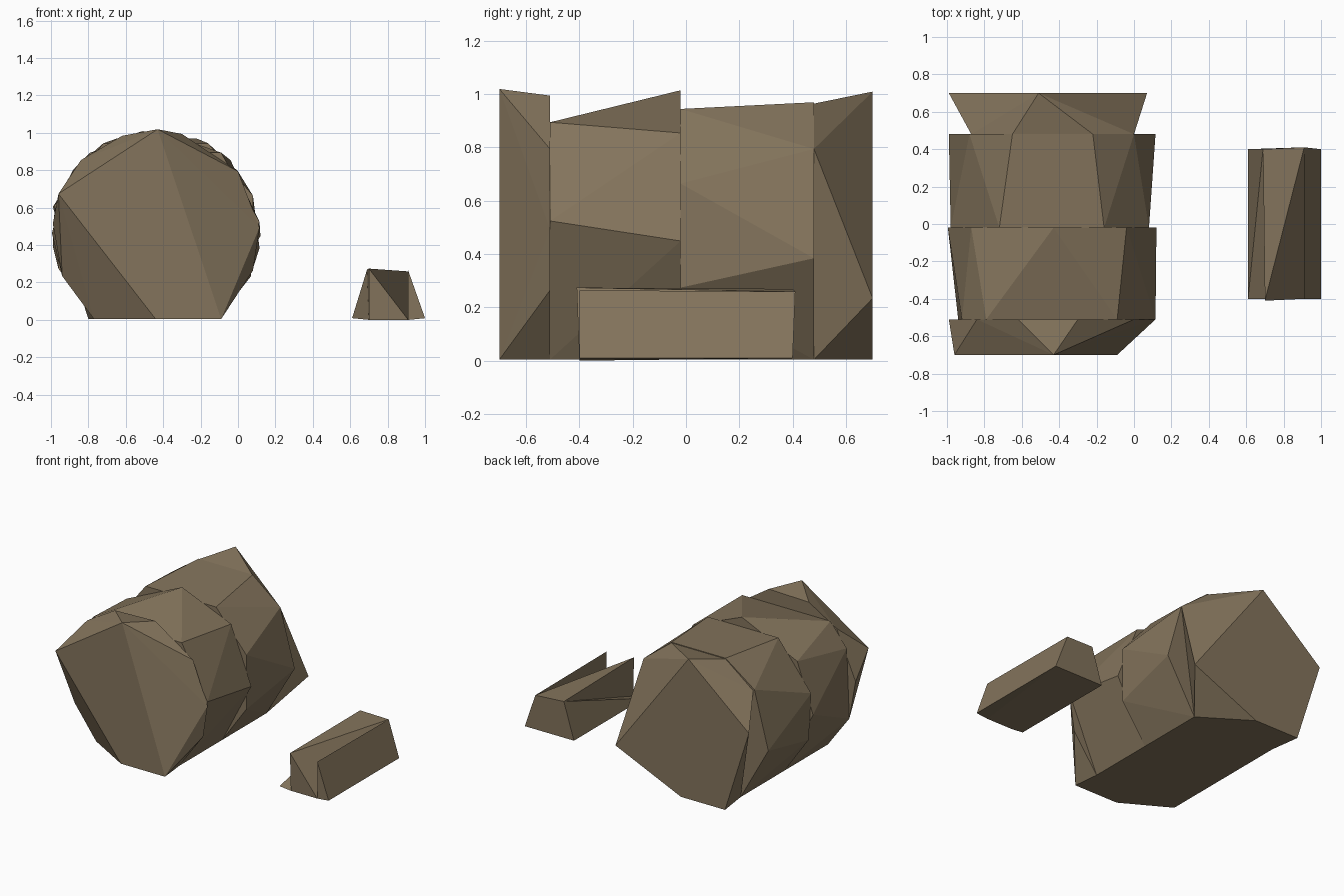
import bpy, bmesh

if "Cube" in bpy.data.objects:
    bpy.data.objects.remove(bpy.data.objects["Cube"])

brown = bpy.data.materials.new("weathered brown")
brown.diffuse_color = (0.23, 0.175, 0.107, 1)
brown.use_nodes = True
brown.node_tree.nodes["Principled BSDF"].inputs["Base Color"].default_value = brown.diffuse_color


def finish(bm, name):
    bmesh.ops.recalc_face_normals(bm, faces=bm.faces)
    mesh = bpy.data.meshes.new(name)
    bm.to_mesh(mesh)
    bm.free()
    mesh.materials.append(brown)
    obj = bpy.data.objects.new(name, mesh)
    bpy.context.collection.objects.link(obj)
    return obj


def hull_section(name, y0, ring0, y1, ring1):
    """Faceted convex section between two (x, z) cross-sections."""
    bm = bmesh.new()
    for y, ring in ((y0, ring0), (y1, ring1)):
        for x, z in ring:
            bm.verts.new((x, y, z))
    res = bmesh.ops.convex_hull(bm, input=bm.verts)
    loose = {v for v in res["geom_interior"] if isinstance(v, bmesh.types.BMVert)}
    bmesh.ops.delete(bm, geom=list(loose), context='VERTS')
    return finish(bm, name)


foot = [(-0.77, 0.01), (-0.11, 0.01)]

# Log: four rough chipped sections, front to back
hull_section(
    "log_front_section",
    -0.70, [(-0.43, 1.025), (-0.96, 0.68), (-0.44, 0.01), (-0.09, 0.01)],
    -0.51, foot + [(-0.84, 0.86), (-0.62, 0.99), (-0.30, 1.0), (0.0, 0.80),
                   (0.115, 0.50), (0.08, 0.27), (-0.99, 0.52), (-0.94, 0.24)])
hull_section(
    "log_front_middle_section",
    -0.51, foot + [(-0.79, 0.90), (-0.09, 0.90), (0.115, 0.53),
                   (-0.92, 0.74), (-0.94, 0.24)],
    -0.02, foot + [(-0.43, 1.02), (-0.04, 0.86), (0.12, 0.455),
                   (-0.87, 0.82), (-0.995, 0.47)])
hull_section(
    "log_back_middle_section",
    -0.02, foot + [(-0.72, 0.95), (-0.16, 0.95), (0.08, 0.67),
                   (0.08, 0.28), (-0.98, 0.62), (-0.96, 0.28)],
    0.48, foot + [(-0.65, 0.975), (-0.22, 0.975), (0.0, 0.80),
                  (0.115, 0.39), (-0.88, 0.81), (-0.99, 0.40)])
hull_section(
    "log_back_section",
    0.48, foot + [(-0.65, 0.97), (-0.22, 0.97), (0.0, 0.80), (-0.87, 0.80)],
    0.70, [(-0.51, 1.015), (0.07, 0.24), (-0.45, 0.01), (-0.80, 0.01), (-0.99, 0.61)])

# Small block with a sunken, chipped front end
bm = bmesh.new()
points = {
    "bl_f": (0.61, -0.40, 0.015), "br_f": (1.0, -0.40, 0.015),
    "bl_b": (0.61, 0.40, 0.015), "br_b": (1.0, 0.40, 0.015),
    "tl_f": (0.70, -0.41, 0.28), "tr_f": (0.91, -0.40, 0.27),
    "tl_b": (0.69, 0.40, 0.275), "tr_b": (0.91, 0.41, 0.265),
    "notch_l": (0.70, -0.40, 0.006), "notch_r": (0.91, -0.40, 0.006),
}
v = {k: bm.verts.new(p) for k, p in points.items()}
for face in ("bl_b tl_b tr_b br_b", "br_f br_b tr_b tr_f", "bl_f bl_b tl_b",
             "bl_f tl_b notch_l", "notch_l tl_b tl_f", "tl_f tl_b tr_b",
             "tl_f tr_b notch_r", "notch_r tr_b tr_f", "notch_r tr_f br_f",
             "notch_l tl_f notch_r", "bl_b bl_f notch_l",
             "bl_b notch_l notch_r br_b", "br_b notch_r br_f"):
    bm.faces.new([v[k] for k in face.split()])
finish(bm, "small_block")

# Rest everything on the ground
for obj in bpy.data.objects:
    obj.location.z = -0.006
